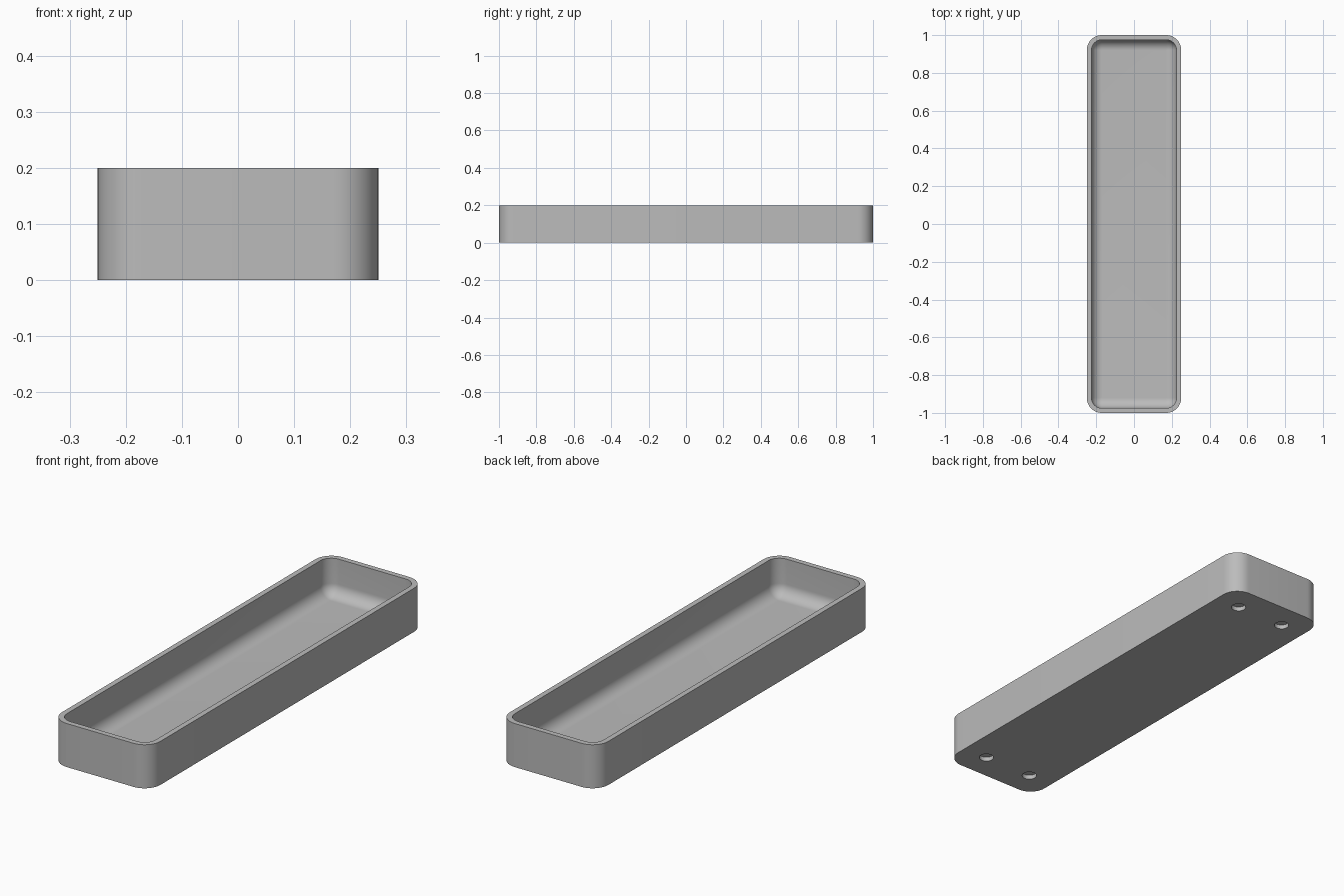
import bpy
import bmesh
from math import cos, sin, pi, radians

cube = bpy.data.objects.get("Cube")
if cube:
    bpy.data.objects.remove(cube, do_unlink=True)

HALF_X, HALF_Y, HEIGHT = 0.25, 1.0, 0.2
CORNER, WALL, FLOOR = 0.08, 0.025, 0.03
COVE = 0.055        # rounding between the inner walls and the floor
STEPS = 12

grey = bpy.data.materials.new("plain grey")
grey.use_nodes = True
colour = (0.5, 0.5, 0.5, 1)
grey.diffuse_color = colour
grey.node_tree.nodes["Principled BSDF"].inputs["Base Color"].default_value = colour


def ring(bm, inset, z):
    """Rounded rectangle of vertices, set in from the outer wall."""
    r = max(CORNER - inset, 0.002)
    cx, cy = HALF_X - inset - r, HALF_Y - inset - r
    verts = []
    for q, (sx, sy) in enumerate([(1, 1), (-1, 1), (-1, -1), (1, -1)]):
        for i in range(STEPS + 1):
            a = (q + i / STEPS) * pi / 2
            verts.append(bm.verts.new((sx * cx + r * cos(a), sy * cy + r * sin(a), z)))
    return verts


def finish(bm, name):
    bmesh.ops.recalc_face_normals(bm, faces=bm.faces)
    mesh = bpy.data.meshes.new(name)
    bm.to_mesh(mesh)
    bm.free()
    mesh.materials.append(grey)
    obj = bpy.data.objects.new(name, mesh)
    bpy.context.collection.objects.link(obj)
    return obj


# Tray: outer wall, rim, inner wall and coved floor
profile = [(0, 0), (0, HEIGHT), (WALL, HEIGHT)]
for i in range(STEPS + 1):
    a = i / STEPS * pi / 2
    profile.append((WALL + COVE * (1 - cos(a)), FLOOR + COVE * (1 - sin(a))))
bm = bmesh.new()
rings = [ring(bm, inset, z) for inset, z in profile]
for low, high in zip(rings, rings[1:]):
    for i in range(len(low)):
        j = (i + 1) % len(low)
        bm.faces.new((low[i], low[j], high[j], high[i]))
bm.faces.new(rings[0])
bm.faces.new(rings[-1])
tray = finish(bm, "tray")

# Four shallow round sockets in the underside
bm = bmesh.new()
for x in (-0.125, 0.125):
    for y in (-0.875, 0.875):
        new = bmesh.ops.create_cone(bm, cap_ends=True, segments=32,
                                    radius1=0.032, radius2=0.032, depth=0.04)
        bmesh.ops.translate(bm, verts=new["verts"], vec=(x, y, 0))
cutter = finish(bm, "socket_cutter")
cutter.hide_render = True

bpy.context.view_layer.objects.active = tray
tray.select_set(True)
cut = tray.modifiers.new("sockets", "BOOLEAN")
cut.operation = "DIFFERENCE"
cut.solver = "EXACT"
cut.object = cutter
bpy.ops.object.modifier_apply(modifier=cut.name)
bpy.data.objects.remove(cutter, do_unlink=True)
bpy.ops.object.shade_smooth_by_angle(angle=radians(30))
